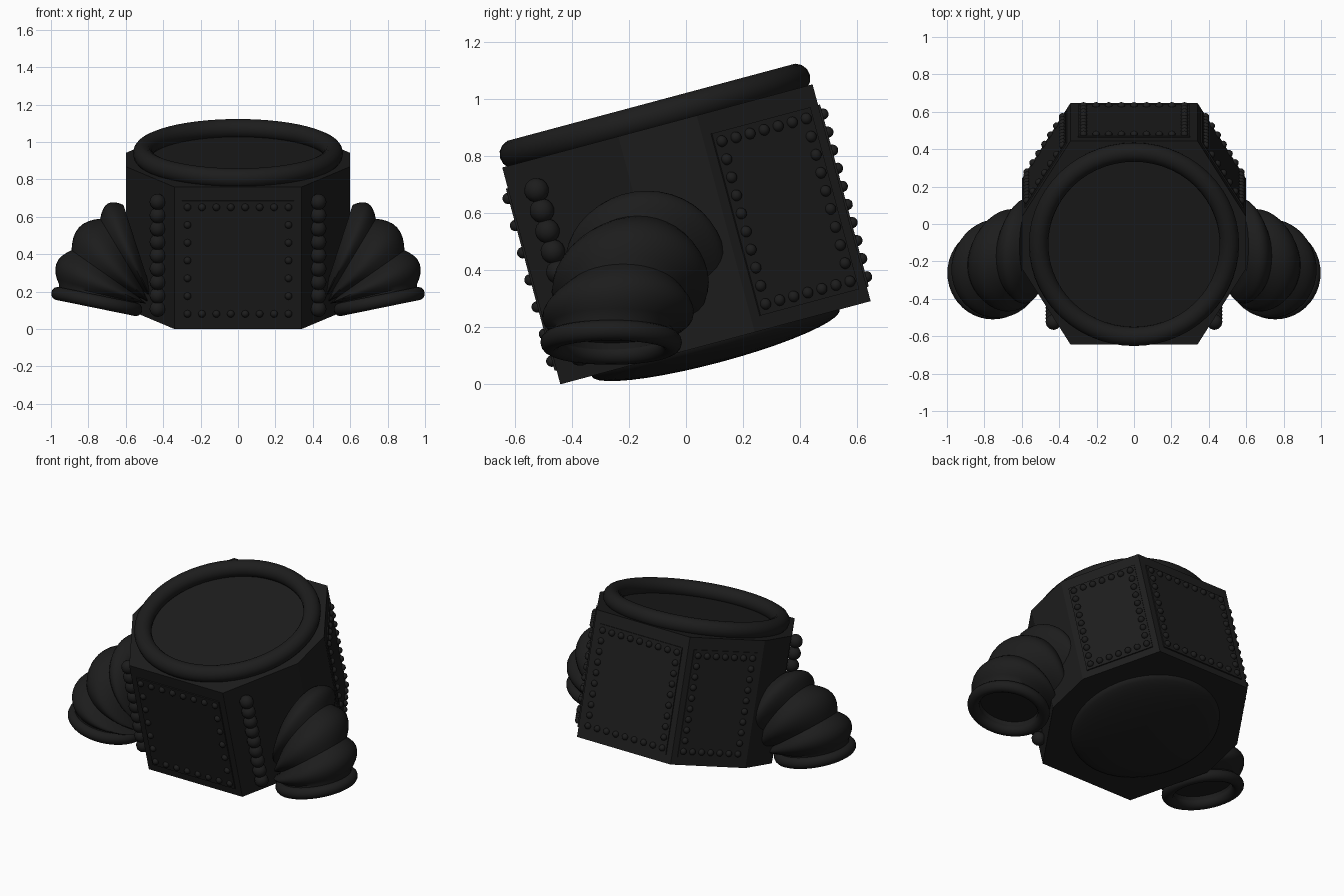
import bpy, bmesh
from math import radians, sin, cos, pi
from mathutils import Matrix, Vector

if "Cube" in bpy.data.objects:
    bpy.data.objects.remove(bpy.data.objects["Cube"])

TILT = Matrix.Rotation(radians(15), 4, 'X')   # the torso leans forward
CY = 0.138                                    # torso centre along its own y

mat = bpy.data.materials.new("black_rubber")
mat.diffuse_color = (0.012, 0.012, 0.012, 1)
mat.use_nodes = True
mat.node_tree.nodes["Principled BSDF"].inputs["Base Color"].default_value = mat.diffuse_color


def finish(name, bm, matrix=None, mirror=False, smooth=True):
    bmesh.ops.recalc_face_normals(bm, faces=bm.faces)
    if matrix is not None:
        bm.transform(matrix)
    me = bpy.data.meshes.new(name)
    bm.to_mesh(me)
    bm.free()
    me.materials.append(mat)
    ob = bpy.data.objects.new(name, me)
    bpy.context.collection.objects.link(ob)
    if mirror:
        ob.modifiers.new("mirror", 'MIRROR').use_bisect_axis[0] = False
    if smooth:
        bpy.ops.object.select_all(action='DESELECT')
        ob.select_set(True)
        bpy.context.view_layer.objects.active = ob
        bpy.ops.object.shade_smooth_by_angle(angle=radians(40))
    return ob


def bridge(bm, rings):
    n = len(rings[0])
    for a, b in zip(rings, rings[1:]):
        for i in range(n):
            j = (i + 1) % n
            bm.faces.new((a[i], a[j], b[j], b[i]))


def torus(name, centre, axis, major, minor, matrix=None, mirror=False, n=56, m=14):
    bm = bmesh.new()
    q = Matrix.Translation(centre) @ Vector(axis).to_track_quat('Z', 'Y').to_matrix().to_4x4()
    rings = []
    for k in range(m):
        r, z = major + minor * cos(2 * pi * k / m), minor * sin(2 * pi * k / m)
        rings.append([bm.verts.new(q @ Vector((r * cos(2 * pi * i / n), r * sin(2 * pi * i / n), z)))
                      for i in range(n)])
    bridge(bm, rings + rings[:1])
    finish(name, bm, matrix, mirror)


def sphere(bm, pos, r):
    bmesh.ops.create_uvsphere(bm, u_segments=12, v_segments=8, radius=r,
                              matrix=Matrix.Translation(pos))


# Torso: eight-sided prism
bm = bmesh.new()
outline = [(.34, -.425), (.60, -.004), (.60, .28), (.34, .70),
           (-.34, .70), (-.60, .28), (-.60, -.004), (-.34, -.425)]
low = [bm.verts.new((x, y, .114)) for x, y in outline]
high = [bm.verts.new((x, y, .90)) for x, y in outline]
bridge(bm, [low, high])
bm.faces.new(low)
bm.faces.new(high)
finish("torso", bm, TILT, smooth=False)

# Shallow dome under the torso
bm = bmesh.new()
bmesh.ops.create_uvsphere(bm, u_segments=48, v_segments=20, radius=1,
                          matrix=Matrix.Translation((0, CY, .114)) @ Matrix.Diagonal((.45, .45, .07, 1)))
finish("bottom_dome", bm, TILT)

# Neck ring
torus("neck_ring", (0, CY, .935), (0, 0, 1), .51, .052, TILT)


# Riveted plates
def plate(name, x, y, nx, ny, width, cols, rows, mirror=False):
    n = Vector((nx, ny, 0)).normalized()
    r = Vector((-n.y, n.x, 0))
    up = Vector((0, 0, 1))
    mid = Vector((x, y, .495))
    frame = Matrix.Translation(mid) @ Matrix((r, n, up)).transposed().to_4x4()
    bm = bmesh.new()
    bmesh.ops.create_cube(bm, size=1, matrix=frame @ Matrix.Diagonal((width, .014, .66, 1)))
    finish(name + "_plate", bm, TILT, mirror, smooth=False)
    bm = bmesh.new()
    w, h = width / 2 - .03, .295
    for i in range(cols + 1):
        for j in range(rows + 1):
            if i in (0, cols) or j in (0, rows):
                sphere(bm, frame @ Vector((-w + 2 * w * i / cols, .008, -h + 2 * h * j / rows)), .02)
    finish(name + "_rivets", bm, TILT, mirror)


plate("front", 0, -.425, 0, -1, .60, 7, 6)
plate("back", 0, .70, 0, 1, .60, 8, 9)
plate("rear_side", .47, .49, .42, .26, .42, 6, 9, True)

# Columns of large rivets on the front corners
bm = bmesh.new()
for i in range(9):
    sphere(bm, (.43, -.33, .20 + i * .074), .043)
finish("large_rivets", bm, TILT, True)

# Bellows sleeves: ribs lofted along a bending path (centre, plane angle, radius)
path = [((.54, -.12, .44), 72, .235), ((.62, -.17, .395), 59, .227),
        ((.71, -.22, .295), 35, .22), ((.75, -.257, .19), 13, .212),
        ((.755, -.262, .147), 11.5, .212)]
N, SUB = 40, 8
bm = bmesh.new()
rings = []


def ring(c, deg, r):
    u = Vector((cos(radians(deg)), 0, sin(radians(deg))))
    rings.append([bm.verts.new(Vector(c) + r * (u * cos(2 * pi * i / N) + Vector((0, 1, 0)) * sin(2 * pi * i / N)))
                  for i in range(N)])


for s in range(4):
    (c0, a0, r0), (c1, a1, r1) = path[s], path[s + 1]
    for k in range(SUB if s < 3 else 1):
        t = k / SUB
        bulge = .048 * sin(pi * t) if s < 3 else 0
        ring(Vector(c0).lerp(Vector(c1), t), a0 + (a1 - a0) * t, r0 + (r1 - r0) * t + bulge)
ring(*path[4])
ring((.758, -.262, .13), 11.5, .185)      # inside lip of the cuff
ring((.75, -.26, .18), 11.5, .175)        # recessed end
bridge(bm, rings)
bm.faces.new(rings[0])
bm.faces.new(rings[-1])
finish("sleeve", bm, mirror=True)

# Cuffs
torus("cuff", (.755, -.262, .147), (.2, 0, -.98), .212, .036, mirror=True, n=44)
